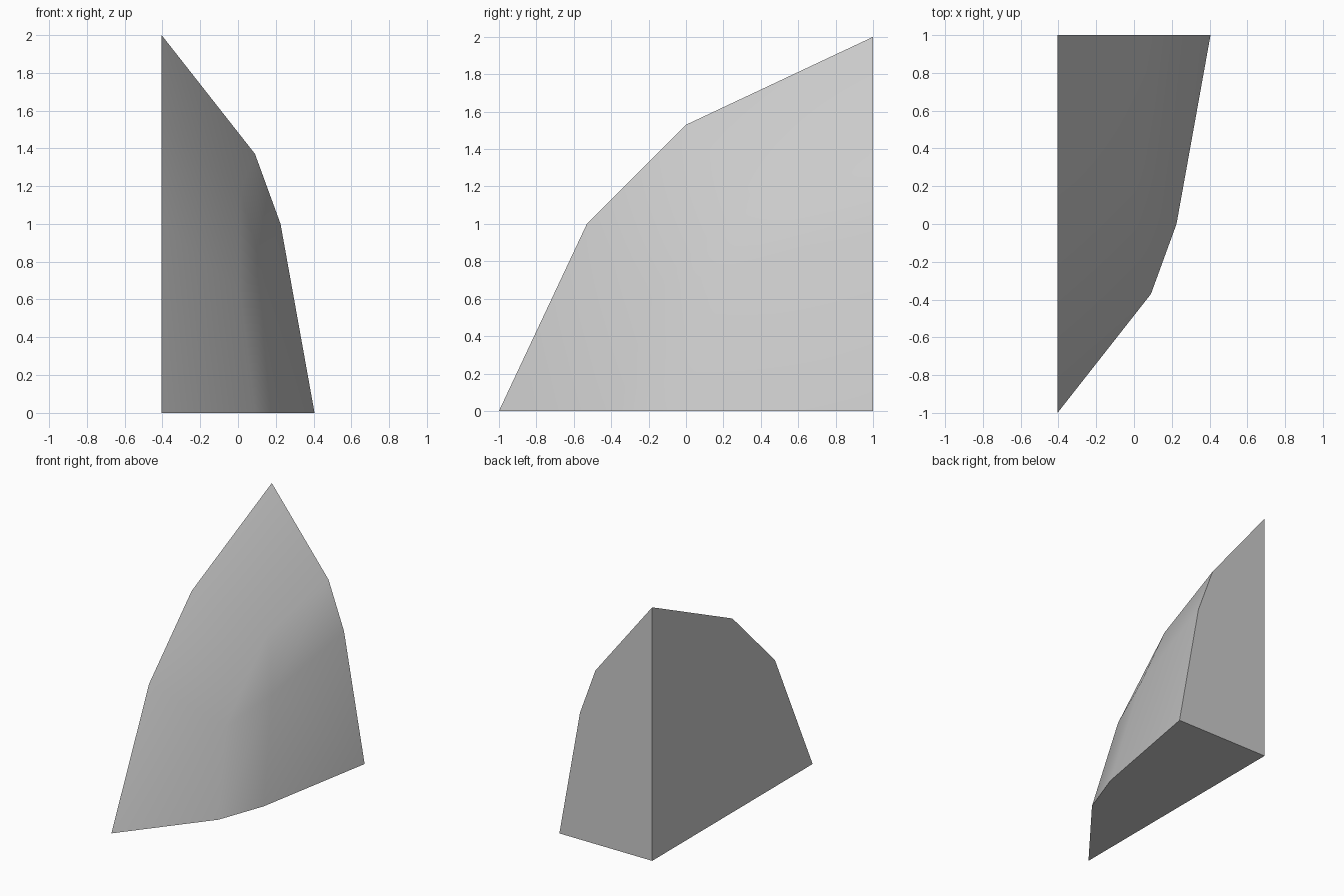
import bpy, bmesh
from mathutils import Vector

cube = bpy.data.objects.get("Cube")
if cube:
    bpy.data.objects.remove(cube, do_unlink=True)

grey = bpy.data.materials.new("plain_grey")
grey.use_nodes = True
colour = (0.6, 0.6, 0.6, 1)
grey.diffuse_color = colour
grey.node_tree.nodes["Principled BSDF"].inputs["Base Color"].default_value = colour

# The square inner corner; points are measured out from it as (width, forward, up)
CORNER = Vector((-0.405, 1, 0))
bm = bmesh.new()


def point(width, forward, up):
    return bm.verts.new(CORNER + Vector((width, -forward, up)))


def mirrored(width, forward, up):
    """A point and its twin with forward and up exchanged."""
    return point(width, forward, up), point(width, up, forward)


corner = point(0, 0, 0)
side_tip = point(0.81, 0, 0)
front_tip, top_tip = mirrored(0, 2, 0)
# Bevelled ends of the three ridges on the flat sides
front_ridge, top_ridge = mirrored(0, 1.53, 1)
floor_front, back_top = mirrored(0.495, 1.37, 0)
floor_side, back_side = mirrored(0.63, 1, 0)
# Small triangle where the ridges meet
peak_front, peak_top = mirrored(0.415, 1.17, 0.64)
peak_side = point(0.535, 0.762, 0.762)

faces = [
    # flat inner sides
    (corner, front_tip, front_ridge, top_ridge, top_tip),
    (corner, front_tip, floor_front, floor_side, side_tip),
    (corner, top_tip, back_top, back_side, side_tip),
    # three broad outer facets
    (front_tip, front_ridge, peak_front, floor_front),
    (top_tip, top_ridge, peak_top, back_top),
    (side_tip, floor_side, peak_side, back_side),
    # bevel strips and the triangle between them
    (front_ridge, top_ridge, peak_top, peak_front),
    (floor_front, floor_side, peak_side, peak_front),
    (back_top, back_side, peak_side, peak_top),
    (peak_front, peak_top, peak_side),
]
for verts in faces:
    bm.faces.new(verts)
bmesh.ops.recalc_face_normals(bm, faces=bm.faces[:])

mesh = bpy.data.meshes.new("rounded_corner_wedge")
bm.to_mesh(mesh)
bm.free()
mesh.materials.append(grey)
wedge = bpy.data.objects.new("rounded_corner_wedge", mesh)
bpy.context.collection.objects.link(wedge)

# Smooth the outer bevels, keep the flat sides sharp
bpy.ops.object.select_all(action='DESELECT')
wedge.select_set(True)
bpy.context.view_layer.objects.active = wedge
bpy.ops.object.shade_smooth_by_angle(angle=0.8)
